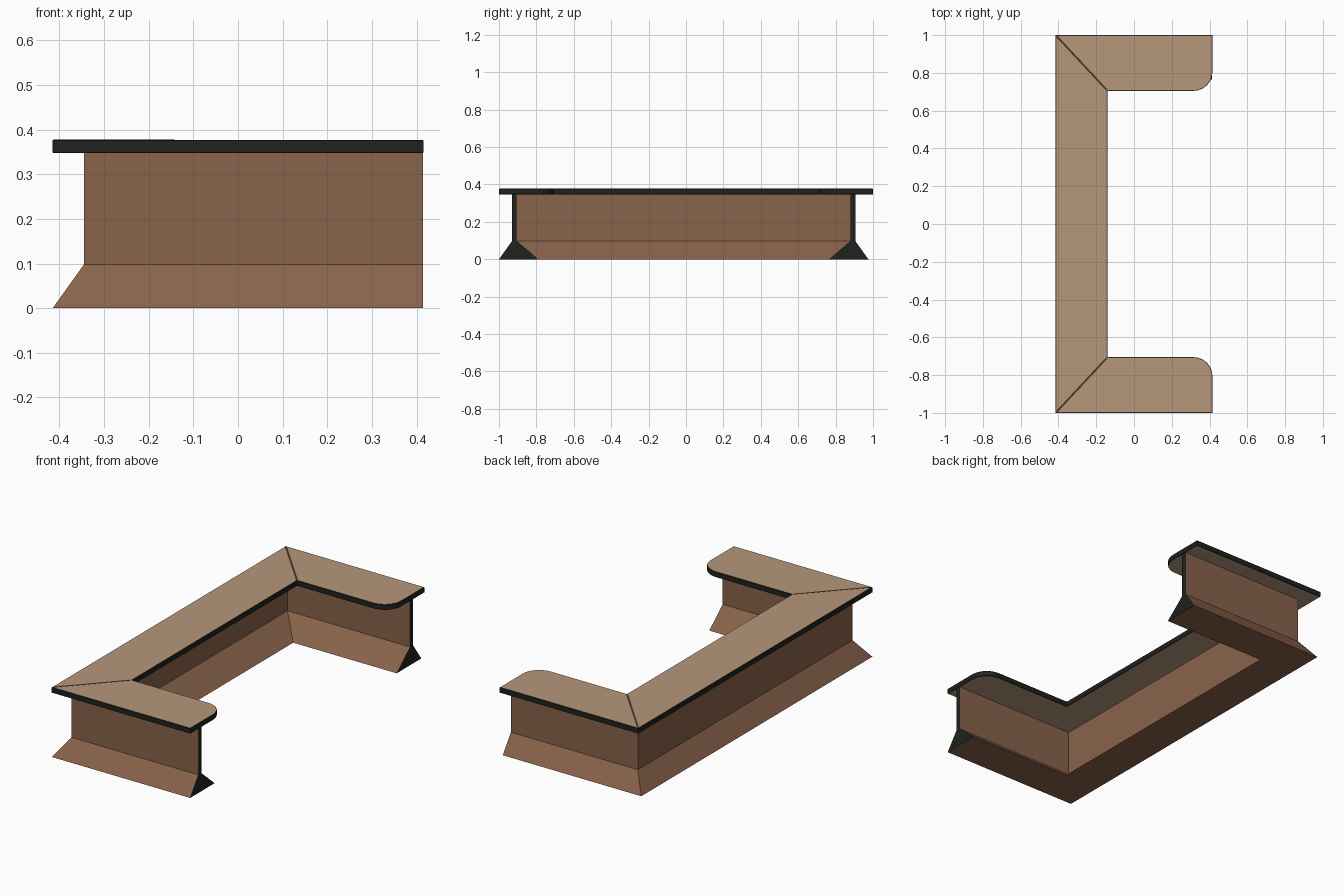
import bpy, bmesh, math
from mathutils import Vector

if "Cube" in bpy.data.objects:
    bpy.data.objects.remove(bpy.data.objects["Cube"])


def material(name, rgb):
    m = bpy.data.materials.new(name)
    m.diffuse_color = (*rgb, 1)
    m.use_nodes = True
    m.node_tree.nodes["Principled BSDF"].inputs["Base Color"].default_value = m.diffuse_color
    return m


TAN = material("tan_top", (0.47, 0.31, 0.195))
BROWN = material("brown_panel", (0.25, 0.125, 0.07))
BLACK = material("black_edge", (0.014, 0.016, 0.013))
SEAM = material("dark_seam", (0.07, 0.038, 0.025))


def finish(bm, name, mats):
    bmesh.ops.recalc_face_normals(bm, faces=bm.faces)
    me = bpy.data.meshes.new(name)
    bm.to_mesh(me)
    bm.free()
    for m in mats:
        me.materials.append(m)
    ob = bpy.data.objects.new(name, me)
    bpy.context.collection.objects.link(ob)
    return ob


def prism(outline, z0, z1):
    bm = bmesh.new()
    f = bm.faces.new([bm.verts.new((x, y, z0)) for x, y in outline])
    new = bmesh.ops.extrude_face_region(bm, geom=[f])["geom"]
    for v in new:
        if isinstance(v, bmesh.types.BMVert):
            v.co.z = z1
    bm.normal_update()
    return bm


X, Y = 0.415, 1.0
IX, IY = -0.14, 0.705
Z0, Z1 = 0.347, 0.377

# Counter slab: U outline with rounded inner tips, black rim
R = 0.1
arc = [(X - R + R * math.sin(a), -IY - R + R * math.cos(a))
       for a in (math.pi / 2 * (1 - i / 10) for i in range(11))]
half = [(-X, -Y), (X, -Y)] + arc + [(IX, -IY)]
outline = half + [(x, -y) for x, y in reversed(half)]
bm = prism(outline, Z0, Z1)
for f in bm.faces:
    f.material_index = 0 if abs(f.normal.z) > 0.5 else 1
rim = [e for e in bm.edges if abs(e.verts[0].co.z - e.verts[1].co.z) < 1e-6]
bmesh.ops.bevel(bm, geom=rim, offset=0.002, segments=1, affect='EDGES',
                profile=0.5, material=1)
finish(bm, "counter_top", [TAN, BLACK])

# Mitre seams on the slab corners
for side, s in (("front", -1), ("back", 1)):
    a, b = Vector((-X, s * Y)), Vector((IX, s * IY))
    d = (b - a).normalized()
    n = Vector((-d.y, d.x)) * 0.005
    a, b = a + d * 0.008, b - d * 0.008
    bm = prism([a + n, a - n, b - n, b + n], Z1 - 0.002, Z1 + 0.0006)
    finish(bm, "mitre_seam_" + side, [SEAM])

# Wall with flared foot: one profile swept round the U with mitred corners
profile = [(0, 0), (0.07, 0.098), (0.07, Z0), (0.095, Z0),
           (0.095, 0.098), (0.21, 0)]
YB = 0.975
bm = bmesh.new()
rings = []
for k in range(4):
    ring = []
    for d, z in profile:
        x = X - 0.001 if k in (0, 3) else -X + d
        y = -Y + d if k < 2 else YB - d
        ring.append(bm.verts.new((x, y, z)))
    rings.append(ring)
n = len(profile)
for r0, r1 in zip(rings, rings[1:]):
    for i in range(n):
        j = (i + 1) % n
        bm.faces.new((r0[i], r0[j], r1[j], r1[i]))
for ring in (rings[0], rings[-1]):
    # End caps split into wall and foot
    for idx in ((0, 1, 4, 5), (1, 2, 3, 4)):
        bm.faces.new([ring[i] for i in idx]).material_index = 1
finish(bm, "counter_wall", [BROWN, BLACK])
